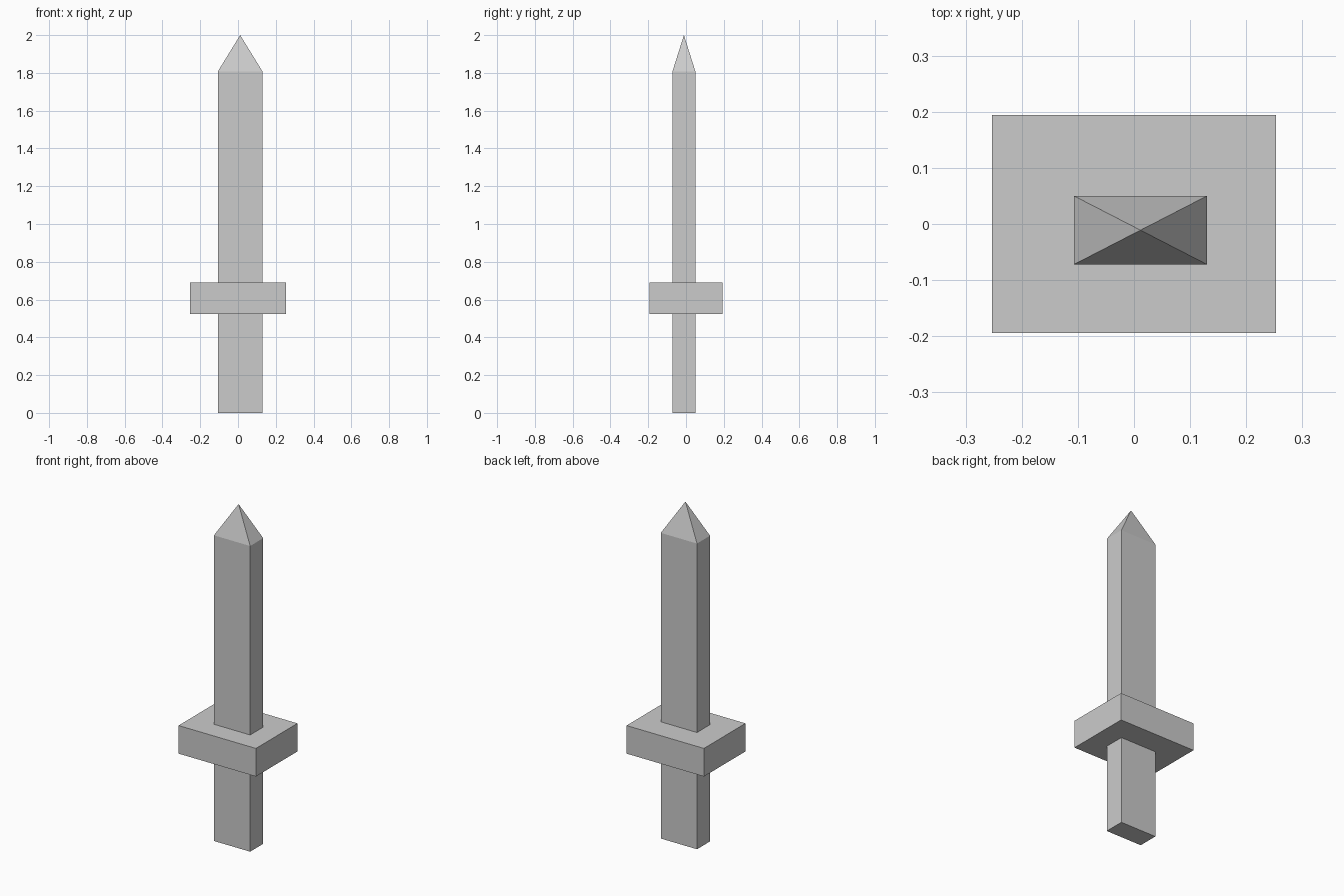
import bpy
import bmesh

if "Cube" in bpy.data.objects:
    bpy.data.objects.remove(bpy.data.objects["Cube"])

# Blade footprint (slightly off centre), guard footprint and key heights
BLADE_X, BLADE_Y = (-0.107, 0.130), (-0.072, 0.050)
GUARD_X, GUARD_Y = (-0.253, 0.253), (-0.194, 0.194)
SHOULDER_Z, TIP_Z = 1.807, 2.0


def make_block(name, xs, ys, zs, tip_z=None):
    """Flat-faced block; with tip_z the top is drawn up to a pyramid point."""
    bm = bmesh.new()
    bmesh.ops.create_cube(bm, size=1)
    for v in bm.verts:
        v.co = [r[1] if c > 0 else r[0] for c, r in zip(v.co, (xs, ys, zs))]
    bm.normal_update()
    if tip_z is not None:
        top = max(bm.faces, key=lambda f: f.calc_center_median().z)
        tip = bmesh.ops.poke(bm, faces=[top])["verts"][0]
        tip.co.z = tip_z
    bmesh.ops.recalc_face_normals(bm, faces=bm.faces)
    mesh = bpy.data.meshes.new(name)
    bm.to_mesh(mesh)
    bm.free()
    obj = bpy.data.objects.new(name, mesh)
    bpy.context.collection.objects.link(obj)
    return obj


# Blade and grip: one bar running through the guard, with a pointed tip
make_block("blade_and_grip", BLADE_X, BLADE_Y, (0, SHOULDER_Z), TIP_Z)

# Cross guard
make_block("guard", GUARD_X, GUARD_Y, (0.524, 0.690))
